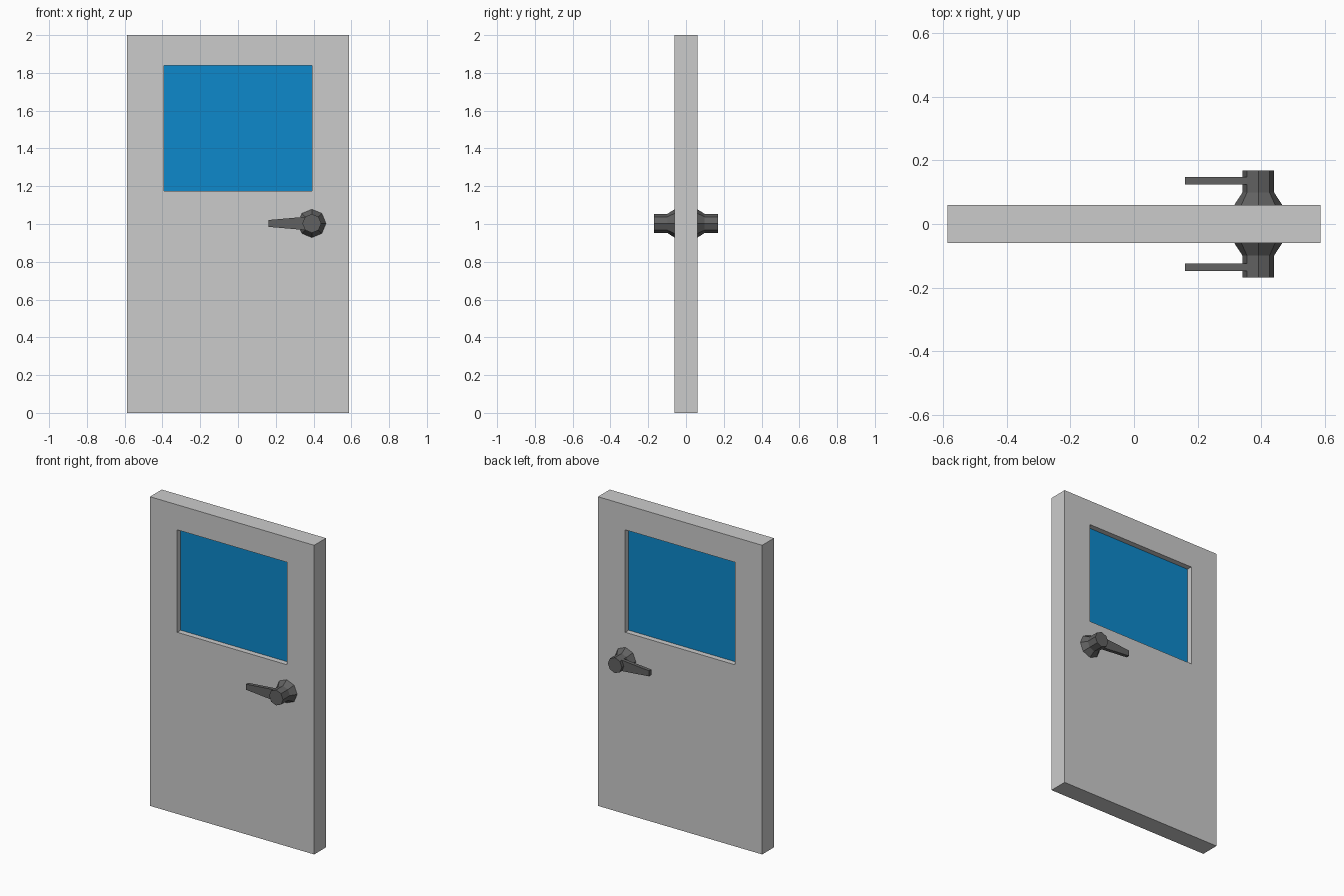
import bpy, bmesh
from math import cos, sin, pi

if "Cube" in bpy.data.objects:
    bpy.data.objects.remove(bpy.data.objects["Cube"])


def make_object(name, bm, material=None):
    bmesh.ops.recalc_face_normals(bm, faces=bm.faces[:])
    mesh = bpy.data.meshes.new(name)
    bm.to_mesh(mesh)
    bm.free()
    if material:
        mesh.materials.append(material)
    obj = bpy.data.objects.new(name, mesh)
    bpy.context.collection.objects.link(obj)
    return obj


def make_material(name, color):
    mat = bpy.data.materials.new(name)
    mat.diffuse_color = color
    mat.use_nodes = True
    mat.node_tree.nodes["Principled BSDF"].inputs["Base Color"].default_value = mat.diffuse_color
    return mat


def rect(x, z0, z1, y):
    return [(-x, y, z0), (x, y, z0), (x, y, z1), (-x, y, z1)]


def loft(bm, loops, closed=False):
    """Join equal point loops with quads; close end to start, or cap both ends."""
    rings = [[bm.verts.new(p) for p in loop] for loop in loops]
    pairs = list(zip(rings, rings[1:]))
    if closed:
        pairs.append((rings[-1], rings[0]))
    else:
        bm.faces.new(rings[0])
        bm.faces.new(rings[-1])
    n = len(rings[0])
    for a, b in pairs:
        for i in range(n):
            j = (i + 1) % n
            bm.faces.new((a[i], a[j], b[j], b[i]))


blue = make_material("window_blue", (0.004, 0.25, 0.6, 1))
dark = make_material("handle_grey", (0.12, 0.12, 0.12, 1))

HALF_W, HALF_T = 0.5875, 0.0605
WIN_X, WIN_Z0, WIN_Z1 = 0.3925, 1.175, 1.838
HANDLE_X, HANDLE_Z = 0.391, 1.003

# Door slab with a window opening through it
bm = bmesh.new()
loft(bm, [rect(HALF_W, 0, 2, -HALF_T), rect(HALF_W, 0, 2, HALF_T),
          rect(WIN_X, WIN_Z0, WIN_Z1, HALF_T),
          rect(WIN_X, WIN_Z0, WIN_Z1, -HALF_T)], closed=True)
make_object("door_panel", bm)

# Window pane, recessed on both sides
bm = bmesh.new()
loft(bm, [rect(WIN_X, WIN_Z0, WIN_Z1, y) for y in (-0.025, 0.025)])
make_object("window_pane", bm, blue)

# Handles: flared octagonal hub and tapered lever on each face
for side, label in ((-1, "front"), (1, "back")):
    bm = bmesh.new()
    loft(bm, [[(HANDLE_X + r * cos(i * pi / 4), side * y,
                HANDLE_Z + r * sin(i * pi / 4)) for i in range(8)]
              for y, r in ((HALF_T, 0.075), (0.099, 0.05), (0.169, 0.05))])
    make_object(label + "_handle_hub", bm, dark)

    bm = bmesh.new()
    loft(bm, [[(x, side * 0.125, HANDLE_Z - h), (x, side * 0.148, HANDLE_Z - h),
               (x, side * 0.148, HANDLE_Z + h), (x, side * 0.125, HANDLE_Z + h)]
              for x, h in ((0.356, 0.035), (0.161, 0.018))])
    make_object(label + "_handle_lever", bm, dark)
